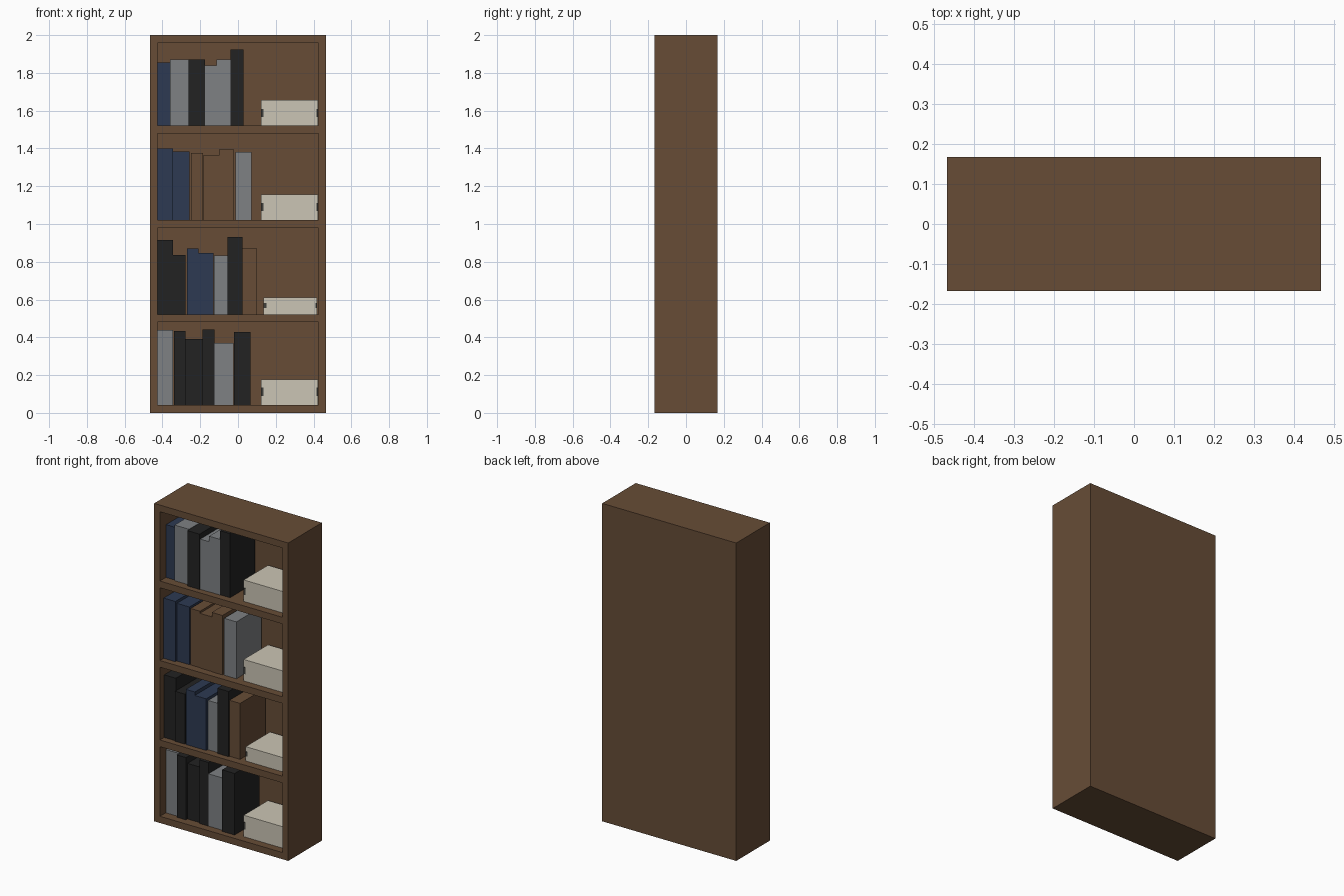
import bpy, bmesh


def material(name, rgb):
    m = bpy.data.materials.new(name)
    m.diffuse_color = (*rgb, 1)
    return m


M = {
    "brown": material("brown wood", (0.135, 0.073, 0.037)),
    "blue": material("navy blue", (0.026, 0.042, 0.085)),
    "grey": material("grey", (0.21, 0.22, 0.23)),
    "black": material("black", (0.016, 0.016, 0.016)),
    "cream": material("cream", (0.60, 0.56, 0.46)),
    "dark": material("dark grey", (0.05, 0.05, 0.045)),
}


def box(name, x, y, z, mat):
    """Axis-aligned box from (min, max) ranges."""
    bm = bmesh.new()
    bmesh.ops.create_cube(bm, size=1)
    for v in bm.verts:
        v.co = [r[0] if c < 0 else r[1] for c, r in zip(v.co, (x, y, z))]
    me = bpy.data.meshes.new(name)
    bm.to_mesh(me)
    bm.free()
    me.materials.append(M[mat])
    ob = bpy.data.objects.new(name, me)
    bpy.context.collection.objects.link(ob)
    return ob


W, D, T = 0.4665, 0.167, 0.042      # half width, half depth, board thickness
IN = W - 0.04                       # inner half width
BACK = D - 0.02                     # front of the back panel

# carcass
box("left_side", (-W, -IN), (-D, D), (0, 2), "brown")
box("right_side", (IN, W), (-D, D), (0, 2), "brown")
box("back_panel", (-IN, IN), (BACK, D), (0, 2), "brown")
for name, z in [("bottom_board", 0), ("shelf_low", 0.48), ("shelf_mid", 0.98),
                ("shelf_high", 1.48), ("top_board", 2 - T)]:
    box(name, (-IN, IN), (-D, BACK), (z, z + T), "brown")

# books per shelf: left x, right x, top z, front inset, colour
rows = [
    (0.042, [(-.426, -.343, .440, .058, "grey"), (-.340, -.277, .434, .045, "black"),
             (-.277, -.187, .392, .060, "black"), (-.187, -.124, .442, .050, "black"),
             (-.124, -.023, .371, .050, "grey"), (-.020, .067, .429, .037, "black")]),
    (0.522, [(-.426, -.345, .916, .042, "black"), (-.345, -.277, .837, .035, "black"),
             (-.271, -.208, .869, .035, "blue"), (-.208, -.129, .847, .035, "blue"),
             (-.126, -.055, .832, .050, "grey"), (-.055, .024, .932, .040, "black"),
             (.024, .098, .874, .048, "brown")]),
    (1.022, [(-.426, -.345, 1.401, .037, "blue"), (-.343, -.256, 1.385, .050, "blue"),
             (-.250, -.184, 1.377, .052, "brown"), (-.182, -.097, 1.366, .048, "brown"),
             (-.097, -.023, 1.396, .045, "brown"), (-.013, .072, 1.380, .048, "grey")]),
    (1.522, [(-.426, -.361, 1.854, .060, "blue"), (-.361, -.261, 1.872, .052, "grey"),
             (-.261, -.176, 1.870, .036, "black"), (-.174, -.113, 1.838, .040, "grey"),
             (-.113, -.039, 1.872, .042, "grey"), (-.039, .030, 1.925, .045, "black")]),
]
for floor, books in rows:
    for x0, x1, top, inset, col in books:
        front = -D + inset
        box("book", (x0, x1), (front, front + 0.25), (floor, top), col)

# storage boxes: floor, top, left x, right x, handle bottom and top
for floor, top, x0, x1, h0, h1 in [(0.042, .177, .122, .424, .090, .135),
                                   (0.522, .612, .136, .418, .554, .582),
                                   (1.022, 1.157, .122, .424, 1.068, 1.110),
                                   (1.522, 1.657, .122, .424, 1.566, 1.608)]:
    box("storage_box", (x0, x1), (-.118, .124), (floor, top), "cream")
    # small dark grips at both front corners
    for a, b in ((x0, x0 + .014), (x1 - .008, x1)):
        box("box_grip", (a, b), (-.121, -.117), (h0, h1), "dark")
